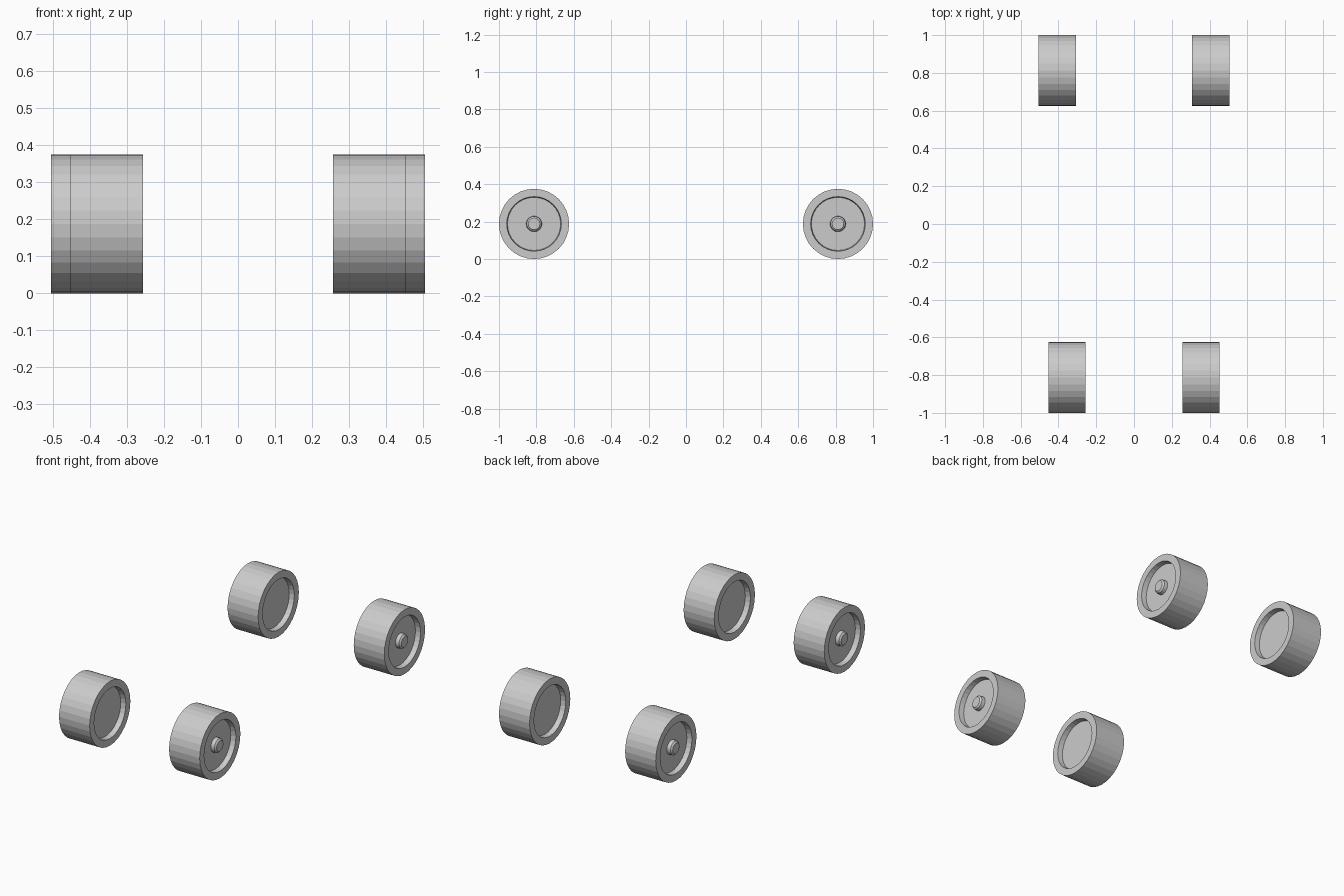
import bpy, bmesh, math

if "Cube" in bpy.data.objects:
    bpy.data.objects.remove(bpy.data.objects["Cube"])

SIDES = 32
R = 0.1875
HALF = 0.0985

# Lathe profile (offset along axle, radius), inner dish centre to outer hub centre
PROFILE = [
    (-HALF + 0.030, 0.0), (-HALF + 0.030, 0.142), (-HALF, 0.146),
    (-HALF, R), (HALF, R),
    (HALF, 0.146), (HALF - 0.030, 0.142), (HALF - 0.030, 0.042),
    (HALF - 0.008, 0.040), (HALF, 0.031), (HALF, 0.0),
]


def wheel(name, x, y, side):
    bm = bmesh.new()
    rings = []
    for off, r in PROFILE:
        count = SIDES if r else 1
        rings.append([bm.verts.new((side * off,
                                    r * math.cos(2 * math.pi * i / SIDES),
                                    r * math.sin(2 * math.pi * i / SIDES)))
                      for i in range(count)])
    for a, b in zip(rings, rings[1:]):
        for i in range(SIDES):
            j = (i + 1) % SIDES
            if len(a) == 1:
                bm.faces.new((a[0], b[i], b[j]))
            elif len(b) == 1:
                bm.faces.new((a[i], b[0], a[j]))
            else:
                bm.faces.new((a[i], b[i], b[j], a[j]))
    bmesh.ops.recalc_face_normals(bm, faces=bm.faces)
    mesh = bpy.data.meshes.new(name)
    bm.to_mesh(mesh)
    bm.free()
    obj = bpy.data.objects.new(name, mesh)
    obj.location = (side * x, y, R)
    bpy.context.collection.objects.link(obj)


# Front pair sits on a narrower track than the rear pair
for label, x, y in (("front", 0.3545, -1 + R), ("rear", 0.4065, 1 - R)):
    for hand, side in (("left", -1), ("right", 1)):
        wheel(f"{label}_{hand}_wheel", x, y, side)
